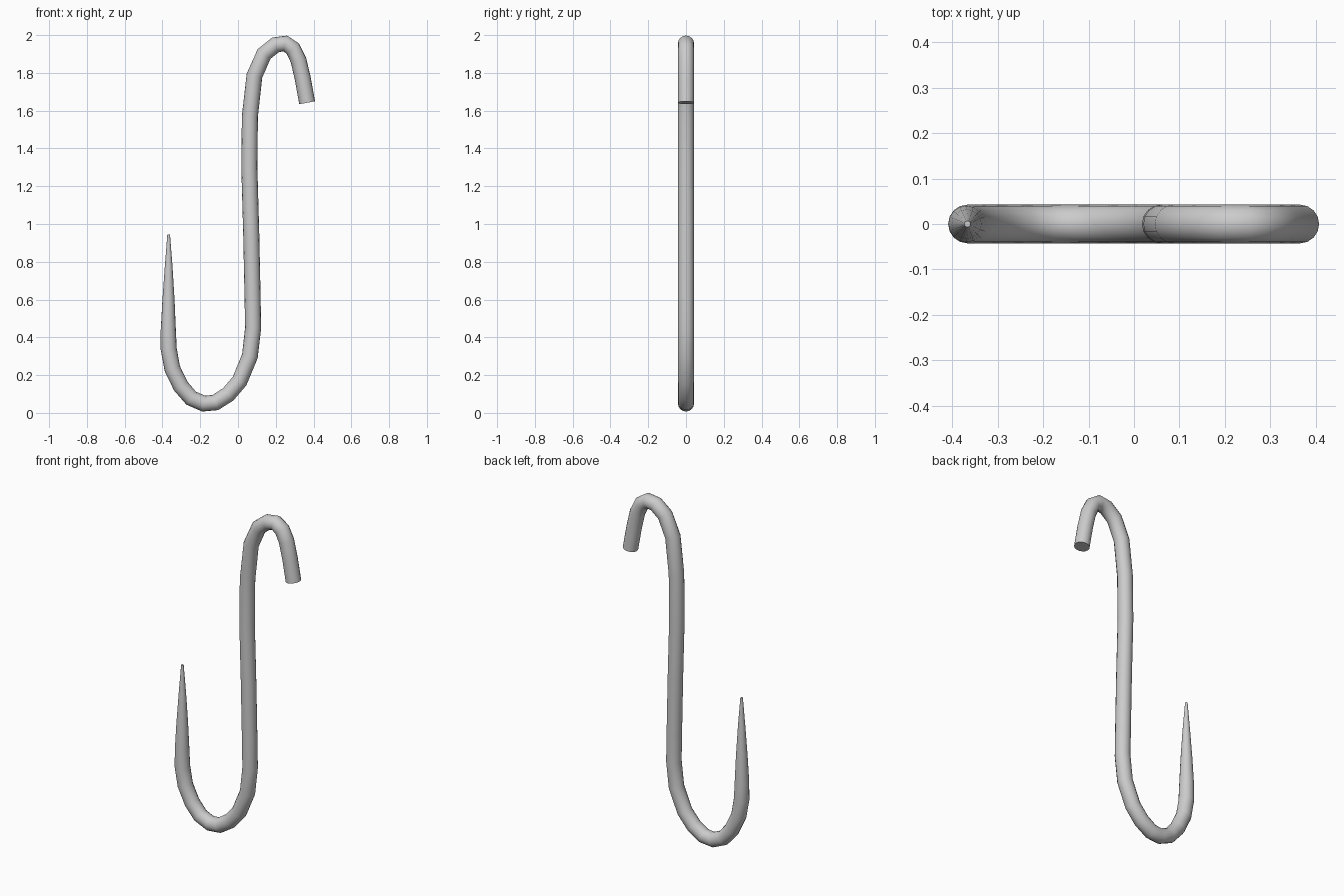
import bpy, bmesh, math
from mathutils import Vector

if "Cube" in bpy.data.objects:
    bpy.data.objects.remove(bpy.data.objects["Cube"])

SIDES = 16
R = 0.0425

# centre line in the front plane: x, z, radius (tip -> lower bend -> shaft -> upper bend)
path = [
    (-0.367, 0.945, 0.007), (-0.367, 0.78, 0.020), (-0.368, 0.60, 0.032),
    (-0.369, 0.44, 0.040), (-0.367, 0.34, R), (-0.348, 0.235, R),
    (-0.303, 0.142, R), (-0.248, 0.078, R), (-0.182, 0.049, R),
    (-0.119, 0.055, R), (-0.052, 0.098, R), (0.008, 0.168, R),
    (0.063, 0.30, R), (0.080, 0.45, R), (0.077, 0.62, R), (0.070, 0.95, R),
    (0.060, 1.30, R), (0.063, 1.57, R), (0.087, 1.785, R),
    (0.138, 1.90, R), (0.198, 1.948, R), (0.250, 1.956, R),
    (0.291, 1.928, R), (0.320, 1.868, R), (0.343, 1.77, R), (0.366, 1.642, R),
]


def sweep(name, path):
    """Round rod swept along the path, capped at both ends."""
    bm = bmesh.new()
    pts = [Vector((x, 0, z)) for x, z, _ in path]
    rings = []
    for i, (p, (_, _, r)) in enumerate(zip(pts, path)):
        before = (p - pts[i - 1]).normalized() if i else Vector()
        after = (pts[i + 1] - p).normalized() if i < len(pts) - 1 else Vector()
        t = (before + after).normalized()
        side = Vector((t.z, 0, -t.x))
        ring = []
        for k in range(SIDES):
            a = 2 * math.pi * k / SIDES
            ring.append(bm.verts.new(p + side * r * math.cos(a)
                                     + Vector((0, r * math.sin(a), 0))))
        rings.append(ring)
    for a, b in zip(rings, rings[1:]):
        for k in range(SIDES):
            n = (k + 1) % SIDES
            bm.faces.new((a[k], a[n], b[n], b[k]))
    bm.faces.new(rings[0])
    bm.faces.new(rings[-1])
    bmesh.ops.recalc_face_normals(bm, faces=bm.faces[:])
    me = bpy.data.meshes.new(name)
    bm.to_mesh(me)
    bm.free()
    ob = bpy.data.objects.new(name, me)
    bpy.context.collection.objects.link(ob)
    return ob


# hook rod
hook = sweep("hook", path)
bpy.context.view_layer.objects.active = hook
hook.select_set(True)
bpy.ops.object.shade_smooth_by_angle(angle=math.radians(50))
